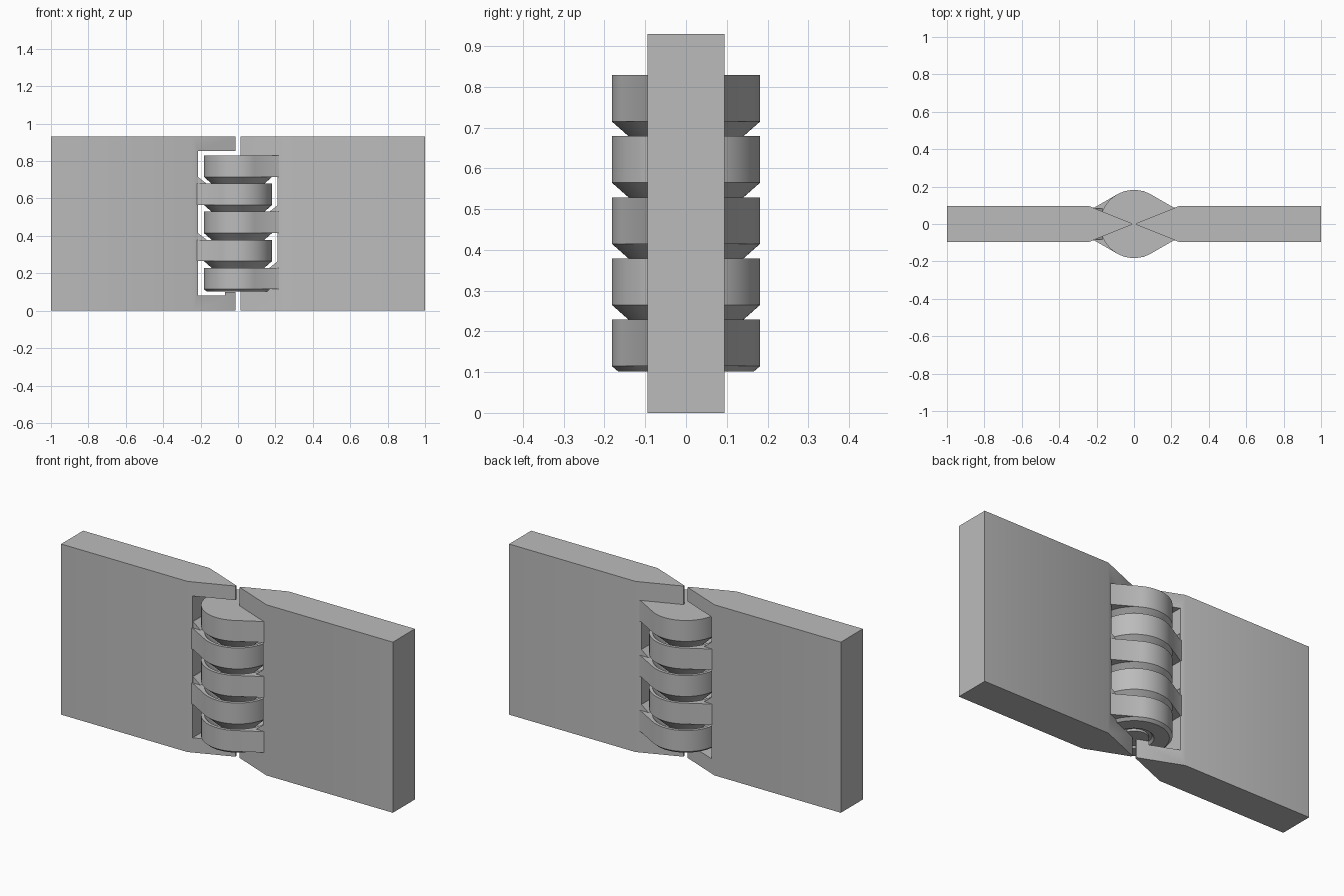
import bpy, bmesh, math

cube = bpy.data.objects.get("Cube")
if cube:
    bpy.data.objects.remove(cube)

grey = bpy.data.materials.new("plain_grey")
grey.use_nodes = True
COLOUR = (0.5, 0.5, 0.5, 1)
grey.diffuse_color = COLOUR
grey.node_tree.nodes["Principled BSDF"].inputs["Base Color"].default_value = COLOUR

R = 0.182        # knuckle radius
HEIGHT = 0.93
HALF = 0.095     # half leaf thickness
ARM_ANGLE = 61   # where the arm leaves the barrel


def finish(name, bm):
    bmesh.ops.recalc_face_normals(bm, faces=bm.faces)
    mesh = bpy.data.meshes.new(name)
    bm.to_mesh(mesh)
    bm.free()
    mesh.materials.append(grey)
    ob = bpy.data.objects.new(name, mesh)
    bpy.context.collection.objects.link(ob)
    return ob


def prism(name, points, low, high, upright=False):
    """Extrude an outline along z, or an xz outline along y when upright."""
    bm = bmesh.new()
    verts = [bm.verts.new((a, low, b) if upright else (a, b, low)) for a, b in points]
    face = bm.faces.new(verts)
    out = bmesh.ops.extrude_face_region(bm, geom=[face])["geom"]
    move = (0, high - low, 0) if upright else (0, 0, high - low)
    bmesh.ops.translate(bm, vec=move, verts=[v for v in out if isinstance(v, bmesh.types.BMVert)])
    return finish(name, bm)


def lathe(name, profile, steps=64):
    """Turn an (r, z) profile that begins and ends on the axis."""
    bm = bmesh.new()
    verts = [bm.verts.new((r, 0, z)) for r, z in profile]
    edges = [bm.edges.new(pair) for pair in zip(verts, verts[1:])]
    bmesh.ops.spin(bm, geom=verts + edges, axis=(0, 0, 1), cent=(0, 0, 0),
                   angle=math.tau, steps=steps)
    bmesh.ops.remove_doubles(bm, verts=bm.verts, dist=0.0001)
    return finish(name, bm)


def cut(ob, cutter):
    mod = ob.modifiers.new("cut", 'BOOLEAN')
    mod.operation = 'DIFFERENCE'
    mod.solver = 'EXACT'
    mod.object = cutter
    bpy.context.view_layer.objects.active = ob
    bpy.ops.object.modifier_apply(modifier=mod.name)
    bpy.data.objects.remove(cutter)


def smooth(ob):
    bpy.ops.object.select_all(action='DESELECT')
    ob.select_set(True)
    bpy.context.view_layer.objects.active = ob
    bpy.ops.object.shade_smooth_by_angle(angle=math.radians(25))


def leaf(name, side, window):
    """Flat plate tapering to a thin edge at the hinge axis, with a window."""
    outline = [(1, -HALF), (1, HALF), (0.238, HALF), (0.013, 0.004),
               (0.013, -0.004), (0.238, -HALF)]
    plate = prism(name, [(side * x, y) for x, y in outline], 0, HEIGHT)
    cutter = prism("window_cutter", [(side * x, z) for x, z in window], -0.3, 0.3, True)
    cut(plate, cutter)
    smooth(plate)


def knuckle(name, side, low, high, socket=True):
    """Barrel slice with an arm reaching into its leaf."""
    count = 48
    outline = []
    for i in range(count + 1):
        a = math.radians(ARM_ANGLE + (360 - 2 * ARM_ANGLE) * i / count)
        outline.append((side * R * math.cos(a), R * math.sin(a)))
    outline += [(side * x, y) for x, y in
                [(0.212, -0.088), (0.3, -0.08), (0.3, 0.08), (0.212, 0.088)]]
    body = prism(name, outline, low, high)
    if socket:
        cut(body, lathe("socket_cutter", [(0, high - 0.065), (0.1, high - 0.065),
                                          (0.165, high), (0.165, high + 0.1), (0, high + 0.1)]))
        # sloped fillet where the arm top rises into the leaf
        ramp = [(0.168, high - 0.02), (0.168, high), (0.212, high + 0.035),
                (0.25, high + 0.035), (0.25, high - 0.02)]
        prism(name + "_ramp", [(side * x, z) for x, z in ramp], -0.084, 0.084, True)
    smooth(body)


def pivot_cone(name, low):
    smooth(lathe(name, [(0, low), (R, low), (0.14, low - 0.037),
                        (0.09, low - 0.085), (0, low - 0.085)]))


# Leaves: the left one wraps round the whole barrel as a frame
leaf("right_side_leaf", 1, [(-0.1, 0.12), (0.21, 0.12), (0.21, 0.8), (-0.1, 0.8)])
leaf("left_side_leaf", -1, [(-0.1, 0.1), (0.07, 0.1), (0.07, 0.08), (0.214, 0.08),
                            (0.214, 0.853), (-0.1, 0.853)])

# Five interlocking knuckles, alternating between the leaves
for i in range(5):
    low = 0.115 + 0.15 * i
    side = 1 if i % 2 == 0 else -1
    knuckle(f"knuckle_{i + 1}", side, low, low + 0.114, socket=i < 4)
    if i:
        pivot_cone(f"pivot_cone_{i + 1}", low)

# Chamfered foot of the lowest knuckle with a clearance groove round the pin
smooth(lathe("knuckle_foot", [(0, 0.12), (R - 0.001, 0.12), (R, 0.115), (0.167, 0.102), (0.095, 0.102),
                              (0.085, 0.114), (0.07, 0.114), (0.07, 0.102), (0, 0.102)]))
